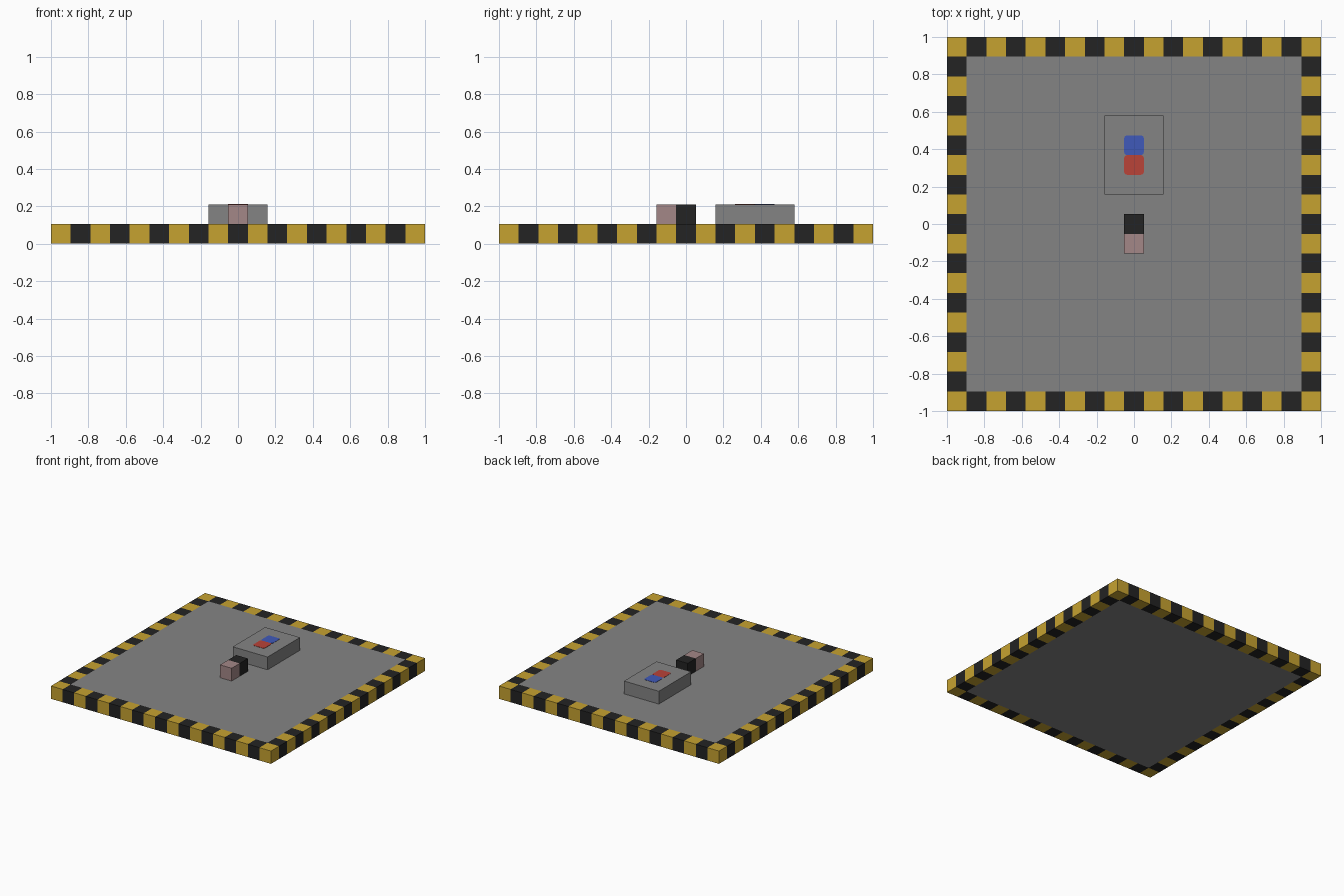
import bpy
import bmesh
from mathutils import Matrix, Vector

if "Cube" in bpy.data.objects:
    bpy.data.objects.remove(bpy.data.objects["Cube"], do_unlink=True)

N = 19          # blocks along one side
U = 2 / N       # block size


def material(name, r, g, b):
    linear = [((c / 255 + 0.055) / 1.055) ** 2.4 for c in (r, g, b)] + [1]
    mat = bpy.data.materials.new(name)
    mat.use_nodes = True
    mat.diffuse_color = linear
    mat.node_tree.nodes["Principled BSDF"].inputs["Base Color"].default_value = linear
    return mat


yellow = material("hazard yellow", 198, 162, 48)
black = material("black", 35, 35, 35)
grey = material("grey", 132, 132, 132)
pink = material("dusty pink", 164, 135, 135)
blue = material("blue", 64, 90, 186)
red = material("red", 186, 67, 56)


def finish(bm, name, *mats):
    mesh = bpy.data.meshes.new(name)
    bm.to_mesh(mesh)
    bm.free()
    for mat in mats:
        mesh.materials.append(mat)
    obj = bpy.data.objects.new(name, mesh)
    bpy.context.collection.objects.link(obj)
    return obj


def add_box(bm, centre, size):
    """Add a box and return its faces."""
    matrix = Matrix.Translation(centre) @ Matrix.Diagonal(Vector(size).to_4d())
    verts = bmesh.ops.create_cube(bm, size=1, matrix=matrix)["verts"]
    return {f for v in verts for f in v.link_faces}


def box(name, mat, centre, size, corner=0):
    """Box in block units, optionally with rounded upright edges."""
    bm = bmesh.new()
    add_box(bm, Vector(centre) * U, Vector(size) * U)
    if corner:
        upright = [e for e in bm.edges
                   if abs(e.verts[0].co.z - e.verts[1].co.z) > 0.0001]
        bmesh.ops.bevel(bm, geom=upright, offset=corner, segments=4,
                        profile=0.5, affect='EDGES')
    return finish(bm, name, mat)


# Striped border: alternating blocks, yellow at the corners
bm = bmesh.new()
for i in range(N):
    for j in range(N):
        if i in (0, N - 1) or j in (0, N - 1):
            centre = Vector((i - N // 2, j - N // 2, 0.5)) * U
            for face in add_box(bm, centre, (U, U, U)):
                face.material_index = (i + j) % 2
finish(bm, "striped_border", yellow, black)

# Floor slab flush with the border
box("floor_slab", grey, (0, 0, 0.5), (N - 2, N - 2, 1))

# Control box with two button plates
box("control_box", grey, (0, 3.5, 1.5), (3, 4, 1))
box("blue_button", blue, (0, 4, 2.005), (1, 1, 0.03), 0.016)
box("red_button", red, (0, 3, 2.005), (1, 1, 0.03), 0.016)

# Pair of small blocks in the middle
box("black_block", black, (0, 0, 1.5), (1, 1, 1))
box("pink_block", pink, (0, -1, 1.5), (1, 1, 1))
